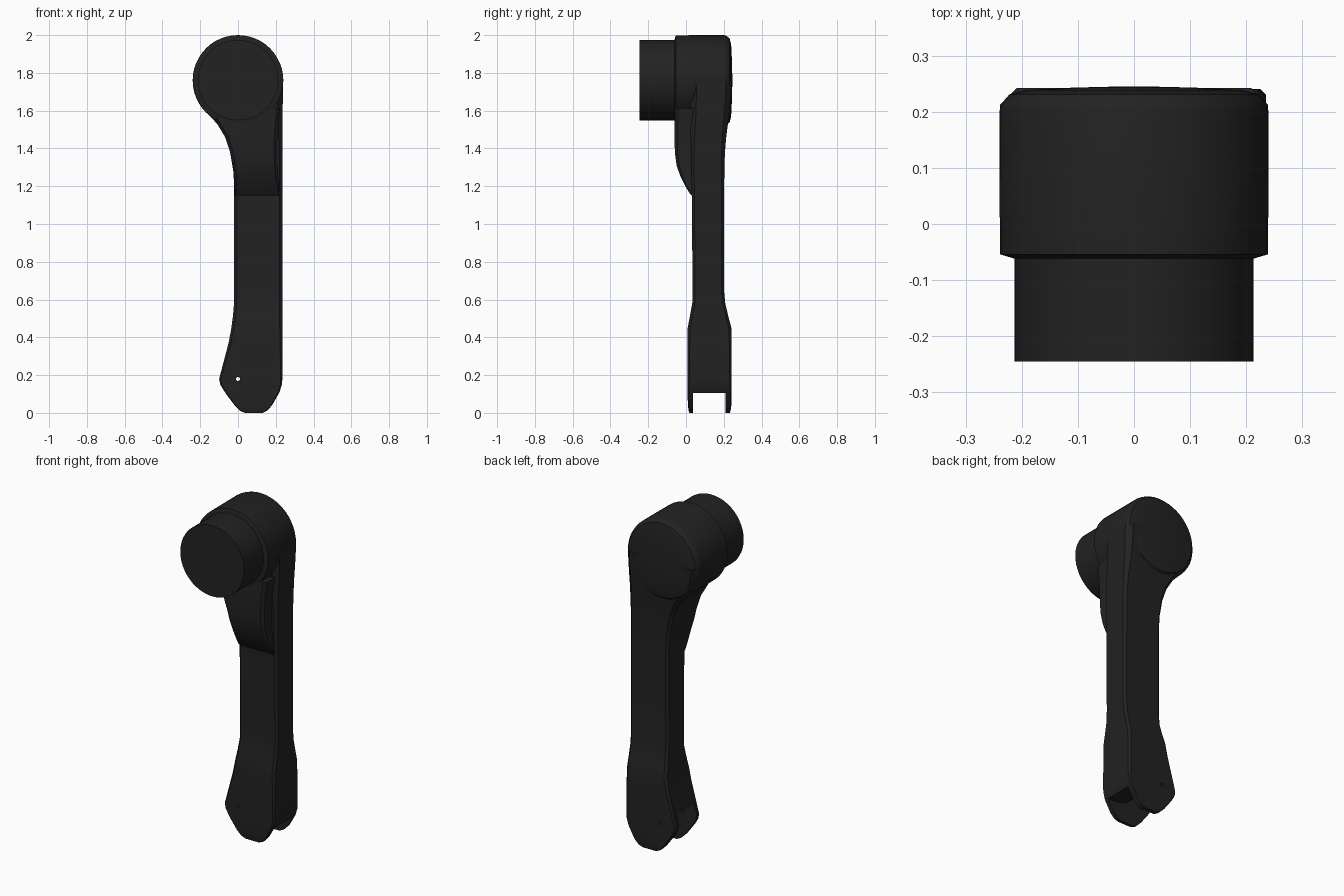
import bpy, bmesh, math
from mathutils import Vector

dark = bpy.data.materials.new("dark_plastic")
dark.diffuse_color = (0.016, 0.016, 0.016, 1)


def make_object(name, bm):
    bmesh.ops.recalc_face_normals(bm, faces=bm.faces)
    mesh = bpy.data.meshes.new(name)
    bm.to_mesh(mesh)
    bm.free()
    mesh.materials.append(dark)
    ob = bpy.data.objects.new(name, mesh)
    bpy.context.collection.objects.link(ob)
    return ob


def skin(name, rings):
    """Closed skin over a stack of equal-length rings."""
    bm = bmesh.new()
    loops = [[bm.verts.new(p) for p in ring] for ring in rings]
    n = len(loops[0])
    for a, b in zip(loops, loops[1:]):
        for i in range(n):
            j = (i + 1) % n
            bm.faces.new((a[i], a[j], b[j], b[i]))
    bm.faces.new(loops[0])
    bm.faces.new(loops[-1])
    return make_object(name, bm)


def chamfered(z, xl, xr, yf, yb, c):
    """Chamfered rectangle at height z."""
    return [(xl + c, yf, z), (xr - c, yf, z), (xr, yf + c, z), (xr, yb - c, z),
            (xr - c, yb, z), (xl + c, yb, z), (xl, yb - c, z), (xl, yf + c, z)]


def turned(name, cx, cz, profile, n=48):
    """Solid turned around a y-parallel axis; profile holds (radius, y)."""
    return skin(name, [[(cx + r * math.cos(2 * math.pi * i / n), y,
                         cz + r * math.sin(2 * math.pi * i / n)) for i in range(n)]
                       for r, y in profile])


def smooth(ob, angle=28):
    bpy.ops.object.select_all(action='DESELECT')
    ob.select_set(True)
    bpy.context.view_layer.objects.active = ob
    for m in list(ob.modifiers):
        bpy.ops.object.modifier_apply(modifier=m.name)
    bpy.ops.object.shade_smooth_by_angle(angle=math.radians(angle))


# arm: z, left, right, front, back, chamfer
arm_sections = [
    (0.000, 0.035, 0.130, 0.018, 0.232, 0.004),
    (0.012, 0.010, 0.155, 0.014, 0.236, 0.004),
    (0.040, -0.018, 0.180, 0.010, 0.240, 0.005),
    (0.110, -0.070, 0.220, 0.008, 0.241, 0.007),
    (0.150, -0.094, 0.232, 0.008, 0.241, 0.008),
    (0.180, -0.100, 0.235, 0.008, 0.241, 0.010),
    (0.370, -0.050, 0.235, 0.008, 0.241, 0.012),
    (0.450, -0.035, 0.235, 0.009, 0.240, 0.014),
    (0.520, -0.026, 0.235, 0.022, 0.222, 0.014),
    (0.580, -0.021, 0.235, 0.033, 0.208, 0.014),
    (0.650, -0.020, 0.235, 0.035, 0.201, 0.014),
    (1.200, -0.020, 0.235, 0.030, 0.202, 0.014),
    (1.280, -0.025, 0.235, 0.028, 0.203, 0.015),
    (1.380, -0.042, 0.235, 0.026, 0.206, 0.017),
    (1.460, -0.068, 0.235, 0.025, 0.213, 0.020),
    (1.530, -0.110, 0.235, 0.025, 0.222, 0.025),
    (1.600, -0.176, 0.236, 0.025, 0.231, 0.028),
    (1.680, -0.225, 0.238, 0.025, 0.238, 0.030),
    (1.760, -0.239, 0.239, 0.025, 0.242, 0.030),
]
arm = skin("arm", [chamfered(*s) for s in arm_sections])

# fork slot and pivot hole
slot_outline = [(-0.3, -0.1), (0.4, -0.1), (0.4, 0.105), (0.16, 0.105),
                (0.09, 0.125), (0.03, 0.175), (-0.02, 0.25), (-0.3, 0.25)]
slot = skin("slot_cutter", [[(x, y, z) for x, z in slot_outline] for y in (0.038, 0.208)])
hole = turned("hole_cutter", 0.0, 0.18, [(0.011, -0.1), (0.011, 0.4)], 12)
for cutter in (slot, hole):
    m = arm.modifiers.new("cut", 'BOOLEAN')
    m.operation = 'DIFFERENCE'
    m.solver = 'EXACT'
    m.object = cutter
smooth(arm)
for cutter in (slot, hole):
    bpy.data.objects.remove(cutter)

# round joint housing with softened back edge
smooth(turned("joint_housing", 0.0, 1.76, [
    (0.212, -0.062), (0.239, -0.054), (0.240, 0.200), (0.236, 0.215),
    (0.222, 0.231), (0.190, 0.239), (0.110, 0.243), (0.030, 0.245)]))

# protruding joint hub
smooth(turned("joint_hub", 0.0, 1.762, [(0.213, -0.245), (0.213, -0.05)]))

# raised gusset below the housing
gusset_sections = [
    (1.150, -0.018, 0.222, 0.030, 0.06, 0.004),
    (1.165, -0.018, 0.221, 0.018, 0.06, 0.006),
    (1.200, -0.018, 0.217, -0.004, 0.06, 0.009),
    (1.250, -0.020, 0.212, -0.029, 0.06, 0.012),
    (1.310, -0.028, 0.208, -0.050, 0.06, 0.014),
    (1.380, -0.041, 0.206, -0.059, 0.06, 0.015),
    (1.460, -0.067, 0.208, -0.061, 0.06, 0.016),
    (1.530, -0.109, 0.213, -0.060, 0.06, 0.016),
    (1.615, -0.160, 0.222, -0.056, 0.06, 0.016),
]
smooth(skin("gusset", [chamfered(*s) for s in gusset_sections]))
